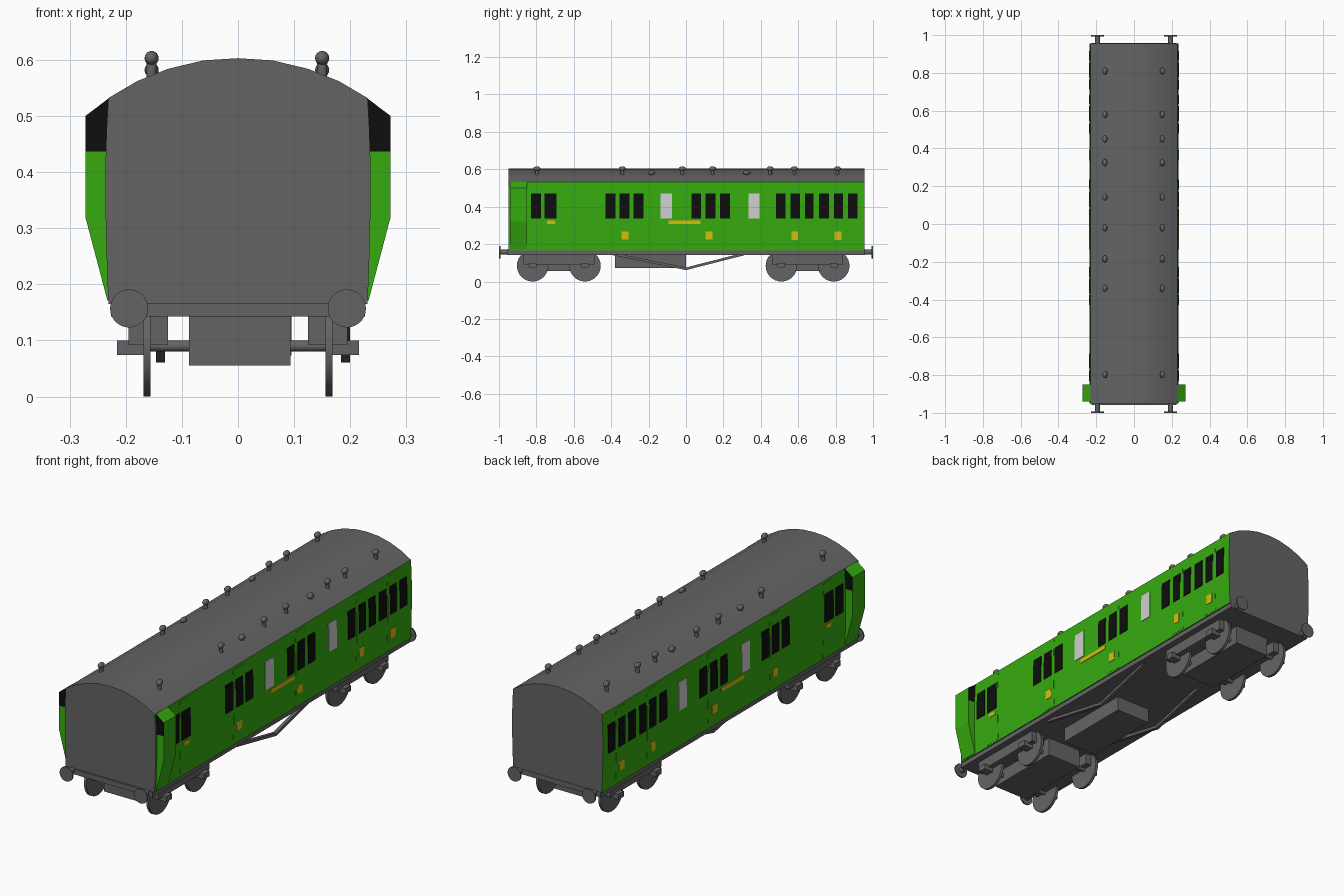
import bpy, bmesh, math
from mathutils import Matrix

if "Cube" in bpy.data.objects:
    bpy.data.objects.remove(bpy.data.objects["Cube"])


def material(name, rgb):
    m = bpy.data.materials.new(name)
    m.diffuse_color = (*rgb, 1)
    m.use_nodes = True
    m.node_tree.nodes["Principled BSDF"].inputs["Base Color"].default_value = m.diffuse_color
    return m


GREY = material("dark grey", (0.127, 0.127, 0.127))
GREEN = material("bright green", (0.037, 0.407, 0.005))
BLACK = material("window black", (0.004, 0.004, 0.004))
WHITE = material("frosted white", (0.63, 0.63, 0.63))
YELLOW = material("yellow", (0.72, 0.52, 0.006))


def finish(bm, name, *mats, smooth=False):
    bmesh.ops.recalc_face_normals(bm, faces=bm.faces)
    me = bpy.data.meshes.new(name)
    bm.to_mesh(me)
    bm.free()
    for m in mats:
        me.materials.append(m)
    ob = bpy.data.objects.new(name, me)
    bpy.context.collection.objects.link(ob)
    if smooth:
        bpy.ops.object.select_all(action='DESELECT')
        ob.select_set(True)
        bpy.context.view_layer.objects.active = ob
        bpy.ops.object.shade_smooth_by_angle(angle=math.radians(40))
    return ob


def prism_bm(profile, y0, y1):
    """Extrude an (x, z) outline from y0 to y1."""
    bm = bmesh.new()
    a = [bm.verts.new((x, y0, z)) for x, z in profile]
    b = [bm.verts.new((x, y1, z)) for x, z in profile]
    bm.faces.new(a)
    bm.faces.new(b[::-1])
    n = len(a)
    for i in range(n):
        j = (i + 1) % n
        bm.faces.new((a[i], b[i], b[j], a[j]))
    return bm


def box(name, x0, x1, y0, y1, z0, z1, mat):
    return finish(prism_bm([(x0, z0), (x1, z0), (x1, z1), (x0, z1)], y0, y1), name, mat)


def cylinder(name, loc, r, length, axis, mat, segments=24):
    bm = bmesh.new()
    rot = {'X': Matrix.Rotation(math.pi / 2, 4, 'Y'),
           'Y': Matrix.Rotation(math.pi / 2, 4, 'X'), 'Z': Matrix()}[axis]
    bmesh.ops.create_cone(bm, cap_ends=True, segments=segments, radius1=r, radius2=r,
                          depth=length, matrix=Matrix.Translation(loc) @ rot)
    return finish(bm, name, mat, smooth=True)


# Body shell: slightly curved sides under an arched roof
SIDE = [(0.231, 0.165), (0.2345, 0.26), (0.236, 0.33), (0.236, 0.42), (0.234, 0.48), (0.231, 0.532)]
ROOF = [(0.18, 0.562), (0.125, 0.584), (0.062, 0.599), (0, 0.603)]
half = SIDE + ROOF
outline = half + [(-x, z) for x, z in half[-2::-1]]
bm = prism_bm(outline, -0.95, 0.955)
bm.normal_update()
bmesh.ops.recalc_face_normals(bm, faces=bm.faces)
for f in bm.faces:
    f.material_index = 1 if abs(f.normal.x) > 0.8 else 0
finish(bm, "carriage_body", GREY, GREEN, smooth=True)


def side_x(z):
    for (xa, za), (xb, zb) in zip(SIDE, SIDE[1:]):
        if z <= zb:
            return xa + (xb - xa) * (z - za) / (zb - za)
    return SIDE[-1][0]


def side_plate(name, s, y0, y1, z0, z1, mat, proud):
    """Thin plate following the curve of the body side."""
    zs = [z0] + [z for _, z in SIDE if z0 < z < z1] + [z1]
    prof = [(s * (side_x(z) + proud), z) for z in zs]
    prof += [(s * (side_x(z) - 0.003), z) for z in reversed(zs)]
    finish(prism_bm(prof, y0, y1), name, mat)


windows = [(-0.83, -0.775), (-0.757, -0.692), (-0.43, -0.376), (-0.355, -0.302), (-0.28, -0.227),
           (0.03, 0.08), (0.105, 0.157), (0.182, 0.235), (0.48, 0.533), (0.56, 0.61),
           (0.635, 0.683), (0.712, 0.765), (0.79, 0.84), (0.865, 0.917)]
frosted = [(-0.136, -0.074), (0.335, 0.393)]
doors = [-0.725, -0.328, 0.131, 0.585, 0.815]
patches = [(-0.345, -0.307, 0.225, 0.267), (0.105, 0.142, 0.225, 0.267),
           (0.565, 0.598, 0.222, 0.267), (0.795, 0.832, 0.222, 0.267),
           (-0.742, -0.70, 0.307, 0.325), (-0.094, 0.078, 0.307, 0.325)]

for s, side in ((1, "right"), (-1, "left")):
    for y in doors:
        side_plate(f"{side}_door", s, y - 0.04, y + 0.04, 0.172, 0.52, GREEN, 0.001)
    for y0, y1 in windows:
        side_plate(f"{side}_window", s, y0, y1, 0.337, 0.47, BLACK, 0.003)
    for y0, y1 in frosted:
        side_plate(f"{side}_frosted_window", s, y0, y1, 0.337, 0.47, WHITE, 0.003)
    for y0, y1, z0, z1 in patches:
        side_plate(f"{side}_yellow_marking", s, y0, y1, z0, z1, YELLOW, 0.003)

    # Guard's lookout with black windows facing both ways
    look = [(0.225, 0.168), (0.233, 0.172), (0.272, 0.32), (0.272, 0.50), (0.231, 0.531), (0.225, 0.531)]
    bm = prism_bm([(s * x, z) for x, z in look], -0.94, -0.85)
    finish(bm, f"{side}_lookout", GREEN)
    pane = [(0.23, 0.437), (0.272, 0.437), (0.272, 0.50), (0.231, 0.531)]
    for y in (-0.941, -0.85):
        finish(prism_bm([(s * x, z) for x, z in pane], y, y + 0.001), f"{side}_lookout_window", BLACK)

# Roof ventilators: a stem with a flattened ball cap
vents = [(0.81, 0.603), (0.58, 0.603), (0.45, 0.603), (0.325, 0.582), (0.142, 0.603),
         (-0.02, 0.603), (-0.185, 0.582), (-0.34, 0.603), (-0.797, 0.603)]
for x in (-0.154, 0.15):
    for y, z in vents:
        bm = bmesh.new()
        bmesh.ops.create_uvsphere(bm, u_segments=14, v_segments=8, radius=1,
                                  matrix=Matrix.Translation((x, y, z)) @ Matrix.Diagonal((0.013, 0.019, 0.013, 1)))
        finish(bm, "roof_vent_cap", GREY, smooth=True)
        cylinder("roof_vent_stem", (x, y, z - 0.022), 0.009, 0.04, 'Z', GREY, 12)

# Underframe, equipment box and buffers
box("underframe", -0.226, 0.226, -0.957, 0.957, 0.143, 0.167, GREY)
box("equipment_box", -0.085, 0.095, -0.38, 0.0, 0.073, 0.145, GREY)
for x in (-0.194, 0.194):
    for s in (-1, 1):
        cylinder("buffer_shaft", (x, s * 0.968, 0.157), 0.013, 0.054, 'Y', GREY, 16)
        cylinder("buffer_head", (x, s * 0.9965, 0.157), 0.034, 0.007, 'Y', GREY, 28)

# Truss rods: shallow V under each side
for x in (-0.138, 0.192):
    bm = bmesh.new()
    path = [(-0.39, 0.147), (0.0, 0.068), (0.31, 0.147)]
    rings = []
    for y, z in path:
        rings.append([bm.verts.new((x + dx, y, z + dz))
                      for dx, dz in ((-0.008, -0.007), (0.008, -0.007), (0.008, 0.007), (-0.008, 0.007))])
    bm.faces.new(rings[0])
    bm.faces.new(rings[-1][::-1])
    for a, b in zip(rings, rings[1:]):
        for i in range(4):
            bm.faces.new((a[i], a[(i + 1) % 4], b[(i + 1) % 4], b[i]))
    finish(bm, "truss_rod", GREY)

# Bogies: centre box, side frames, axle boxes and wheelsets
for yc in (-0.68, 0.65):
    box("bogie_centre", -0.087, 0.094, yc - 0.19, yc + 0.19, 0.055, 0.145, GREY)
    for s in (-1, 1):
        x0, x1 = sorted((s * 0.125, s * 0.195))
        box("bogie_side_frame", x0, x1, yc - 0.19, yc + 0.19, 0.092, 0.145, GREY)
    for ya in (yc - 0.14, yc + 0.14):
        cylinder("axle", (0, ya, 0.09), 0.01, 0.32, 'X', GREY, 12)
        for s in (-1, 1):
            cylinder("wheel", (s * 0.162, ya, 0.084), 0.084, 0.013, 'X', GREY, 32)
            x0, x1 = sorted((s * 0.165, s * 0.216))
            box("axle_box", x0, x1, ya - 0.02, ya + 0.02, 0.074, 0.1, GREY)
